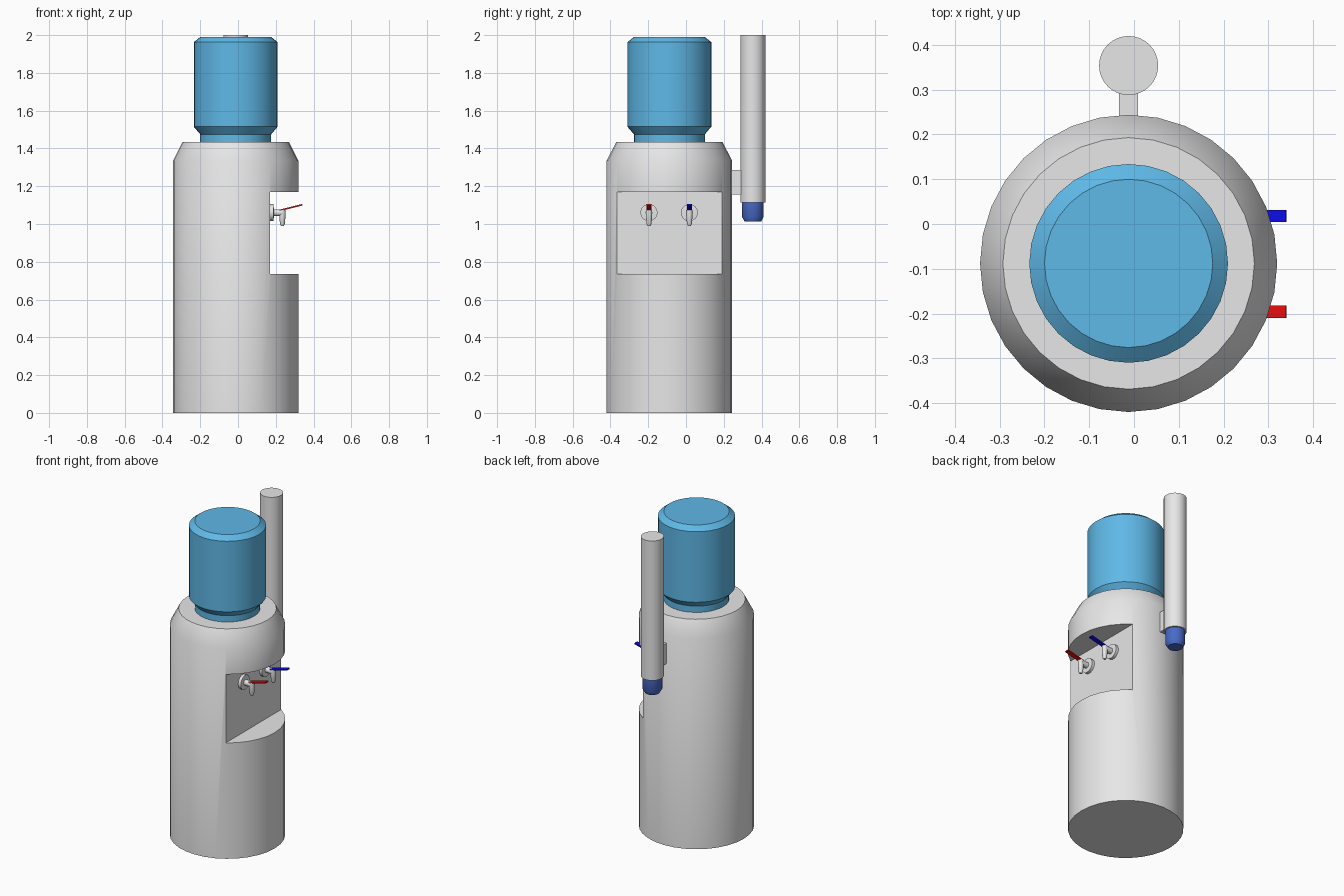
import bpy, bmesh, math
from mathutils import Matrix, Vector

if "Cube" in bpy.data.objects:
    bpy.data.objects.remove(bpy.data.objects["Cube"])

CX, CY = -0.012, -0.088      # dispenser axis
TUBE_Y = 0.354               # cup tube axis


def material(name, rgb):
    m = bpy.data.materials.new(name)
    m.diffuse_color = (*rgb, 1)
    m.use_nodes = True
    m.node_tree.nodes["Principled BSDF"].inputs["Base Color"].default_value = m.diffuse_color
    return m


GREY = material("light_grey", (0.8, 0.8, 0.8))
WATER = material("bottle_blue", (0.114, 0.48, 0.8))
CUP = material("cup_blue", (0.067, 0.147, 0.58))
RED = material("hot_red", (0.8, 0.004, 0.004))
BLUE = material("cold_blue", (0.004, 0.004, 0.8))


def smooth(ob):
    bpy.ops.object.select_all(action='DESELECT')
    ob.select_set(True)
    bpy.context.view_layer.objects.active = ob
    bpy.ops.object.shade_smooth_by_angle(angle=math.radians(30))


def finish(name, bm, mat, rounded=True):
    bmesh.ops.recalc_face_normals(bm, faces=bm.faces)
    me = bpy.data.meshes.new(name)
    bm.to_mesh(me)
    bm.free()
    me.materials.append(mat)
    ob = bpy.data.objects.new(name, me)
    bpy.context.collection.objects.link(ob)
    if rounded:
        smooth(ob)
    return ob


def lathe(name, profile, loc, mat, sides=32, rot=Matrix()):
    """Closed solid turned from (radius, height) points around z."""
    bm = bmesh.new()
    rings = [[bm.verts.new((r * math.cos(math.tau * i / sides),
                            r * math.sin(math.tau * i / sides), z))
              for i in range(sides)] for r, z in profile]
    for a, b in zip(rings, rings[1:]):
        for i in range(sides):
            j = (i + 1) % sides
            bm.faces.new((a[i], a[j], b[j], b[i]))
    bm.faces.new(rings[0][::-1])
    bm.faces.new(rings[-1])
    bm.transform(Matrix.Translation(loc) @ rot)
    return finish(name, bm, mat)


def box(name, lo, hi, mat, rot=Matrix()):
    lo, hi = Vector(lo), Vector(hi)
    bm = bmesh.new()
    bmesh.ops.create_cube(bm, size=1)
    bm.transform(Matrix.Translation((lo + hi) / 2) @ rot @ Matrix.Diagonal((*(hi - lo), 1)))
    return finish(name, bm, mat, False)


# Cabinet with the tap recess cut straight through its right side
body = lathe("cabinet", [(0.332, 0), (0.332, 1.335), (0.281, 1.435)], (CX, CY, 0), GREY)
cutter = box("recess_cutter", (0.17, -0.6, 0.735), (0.6, 0.5, 1.17), GREY)
cutter.hide_render = True
mod = body.modifiers.new("recess", 'BOOLEAN')
mod.operation, mod.solver, mod.object = 'DIFFERENCE', 'EXACT', cutter
bpy.context.view_layer.objects.active = body
bpy.ops.object.modifier_apply(modifier=mod.name)
bpy.data.objects.remove(cutter)
smooth(body)

# Water bottle
lathe("water_bottle", [(0.188, 1.43), (0.188, 1.475), (0.222, 1.515),
                       (0.222, 1.963), (0.188, 1.99)], (CX, CY, 0), WATER)

# Taps: flange and stem, spout, sloping lever
TO_X = Matrix.Rotation(math.pi / 2, 4, 'Y')
for label, y, mat in (("hot", -0.196, RED), ("cold", 0.018, BLUE)):
    lathe(label + "_tap_base", [(0.045, -0.005), (0.045, 0.018), (0.018, 0.02), (0.018, 0.065)],
          (0.17, y, 1.06), GREY, 24, TO_X)
    lathe(label + "_tap_spout", [(0.008, 0.99), (0.013, 1.0), (0.017, 1.05), (0.017, 1.075)],
          (0.235, y, 0), GREY, 16)
    box(label + "_tap_lever", (0.218, y - 0.0135, 1.083), (0.342, y + 0.0135, 1.091), mat,
        Matrix.Rotation(math.radians(-14), 4, 'Y'))

# Cup holder: bracket, tube and the cup stack peeking out below
box("tube_bracket", (CX - 0.021, 0.22, 1.155), (CX + 0.021, 0.31, 1.285), GREY)
lathe("cup_tube", [(0.066, 1.115), (0.066, 2.0)], (CX, TUBE_Y, 0), GREY)
lathe("paper_cup", [(0.043, 1.012), (0.057, 1.037), (0.057, 1.12)], (CX, TUBE_Y, 0), CUP)
